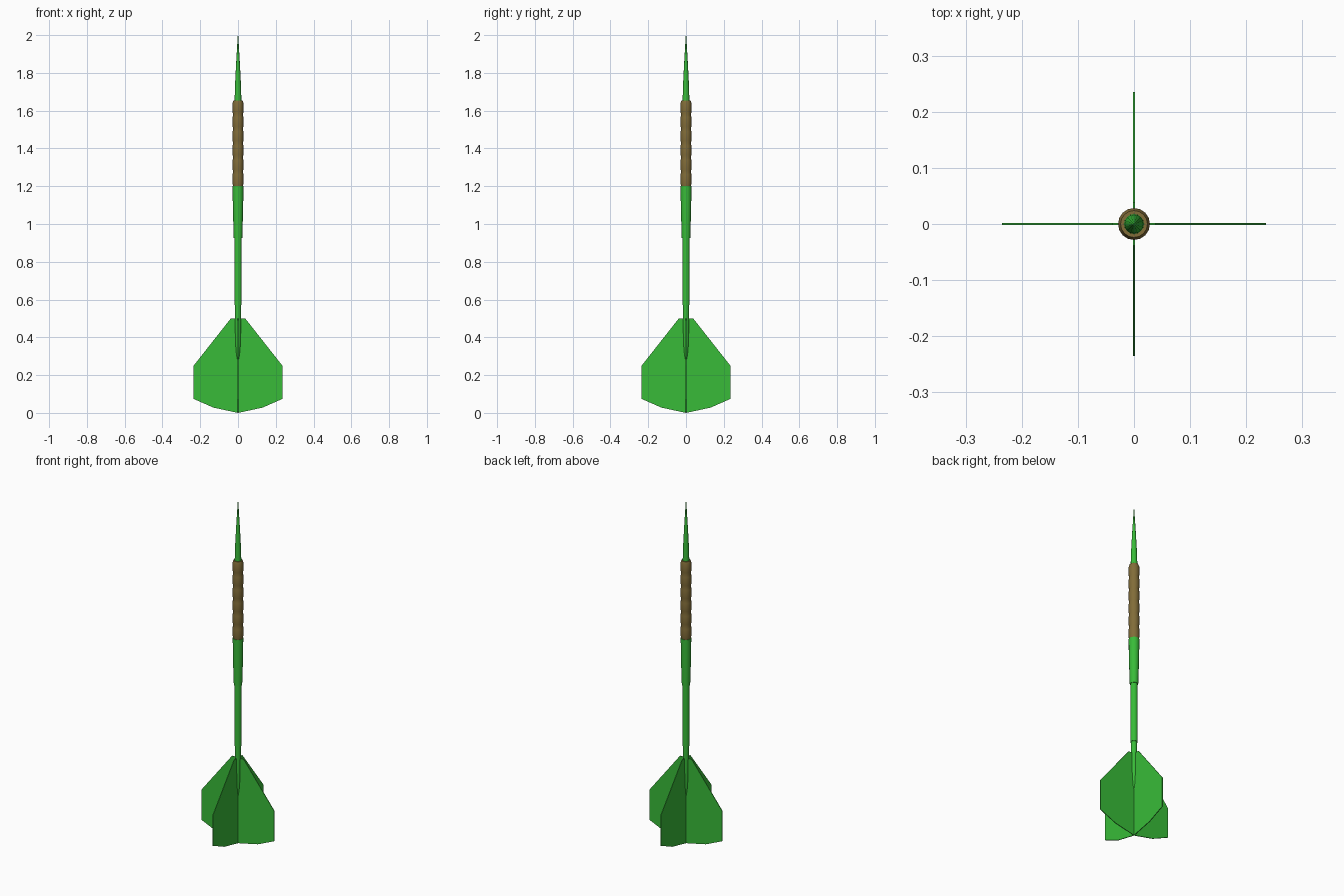
import bpy, bmesh, math
from mathutils import Matrix

if "Cube" in bpy.data.objects:
    bpy.data.objects.remove(bpy.data.objects["Cube"])


def material(name, rgb):
    m = bpy.data.materials.new(name)
    m.diffuse_color = (*rgb, 1)
    m.use_nodes = True
    m.node_tree.nodes["Principled BSDF"].inputs["Base Color"].default_value = m.diffuse_color
    return m


GREEN = material("green", (0.04, 0.50, 0.04))
BRASS = material("brass", (0.22, 0.15, 0.04))
SIDES = 16


def finish(name, bm, mat):
    bmesh.ops.recalc_face_normals(bm, faces=bm.faces)
    me = bpy.data.meshes.new(name)
    bm.to_mesh(me)
    bm.free()
    me.materials.append(mat)
    ob = bpy.data.objects.new(name, me)
    bpy.context.collection.objects.link(ob)
    return ob


def lathe(name, profile, mat):
    """Revolve (radius, z) points around z, closed at both ends."""
    bm = bmesh.new()
    pts = [(0, profile[0][1])] + profile + [(0, profile[-1][1])]
    vs = [bm.verts.new((r, 0, z)) for r, z in pts]
    es = [bm.edges.new(p) for p in zip(vs, vs[1:])]
    bmesh.ops.spin(bm, geom=vs + es, cent=(0, 0, 0), axis=(0, 0, 1),
                   angle=2 * math.pi, steps=SIDES, use_merge=True)
    bmesh.ops.remove_doubles(bm, verts=bm.verts, dist=1e-5)
    ob = finish(name, bm, mat)
    bpy.ops.object.select_all(action='DESELECT')
    ob.select_set(True)
    bpy.context.view_layer.objects.active = ob
    bpy.ops.object.shade_smooth_by_angle(angle=math.radians(30))
    return ob


# pointed tip
lathe("tip", [(0.018, 1.64), (0.0165, 1.72), (0.010, 1.85), (0.0015, 1.995)], GREEN)

# ridged grip: six slightly bulging rings with shallow grooves
Z0, Z1, RINGS = 1.20, 1.655, 6
step = (Z1 - Z0) / RINGS
grip = []
for i in range(RINGS):
    z = Z0 + i * step
    grip += [(0.026, z), (0.0285, z + 0.18 * step), (0.0285, z + 0.82 * step)]
grip += [(0.024, Z1)]
lathe("grip", grip, BRASS)

# shaft with its collar, tapering to a point between the flights
lathe("shaft", [(0.002, 0.27), (0.009, 0.31), (0.014, 0.37), (0.0165, 0.50),
                (0.0165, 0.57), (0.0195, 0.57), (0.0195, 0.925), (0.0225, 0.925),
                (0.0275, 1.09), (0.0285, 1.20)], GREEN)

# four thin flights
outline = [(0, 0.0), (0.13, 0.028), (0.235, 0.074), (0.235, 0.25), (0.038, 0.50), (0, 0.50)]
T = 0.004
for i in range(4):
    bm = bmesh.new()
    f = bm.faces.new([bm.verts.new((x, -T / 2, z)) for x, z in outline])
    ext = bmesh.ops.extrude_face_region(bm, geom=[f])
    bmesh.ops.translate(bm, vec=(0, T, 0),
                        verts=[g for g in ext["geom"] if isinstance(g, bmesh.types.BMVert)])
    bmesh.ops.rotate(bm, cent=(0, 0, 0), matrix=Matrix.Rotation(i * math.pi / 2, 3, 'Z'), verts=bm.verts)
    finish(f"flight_{i + 1}", bm, GREEN)
